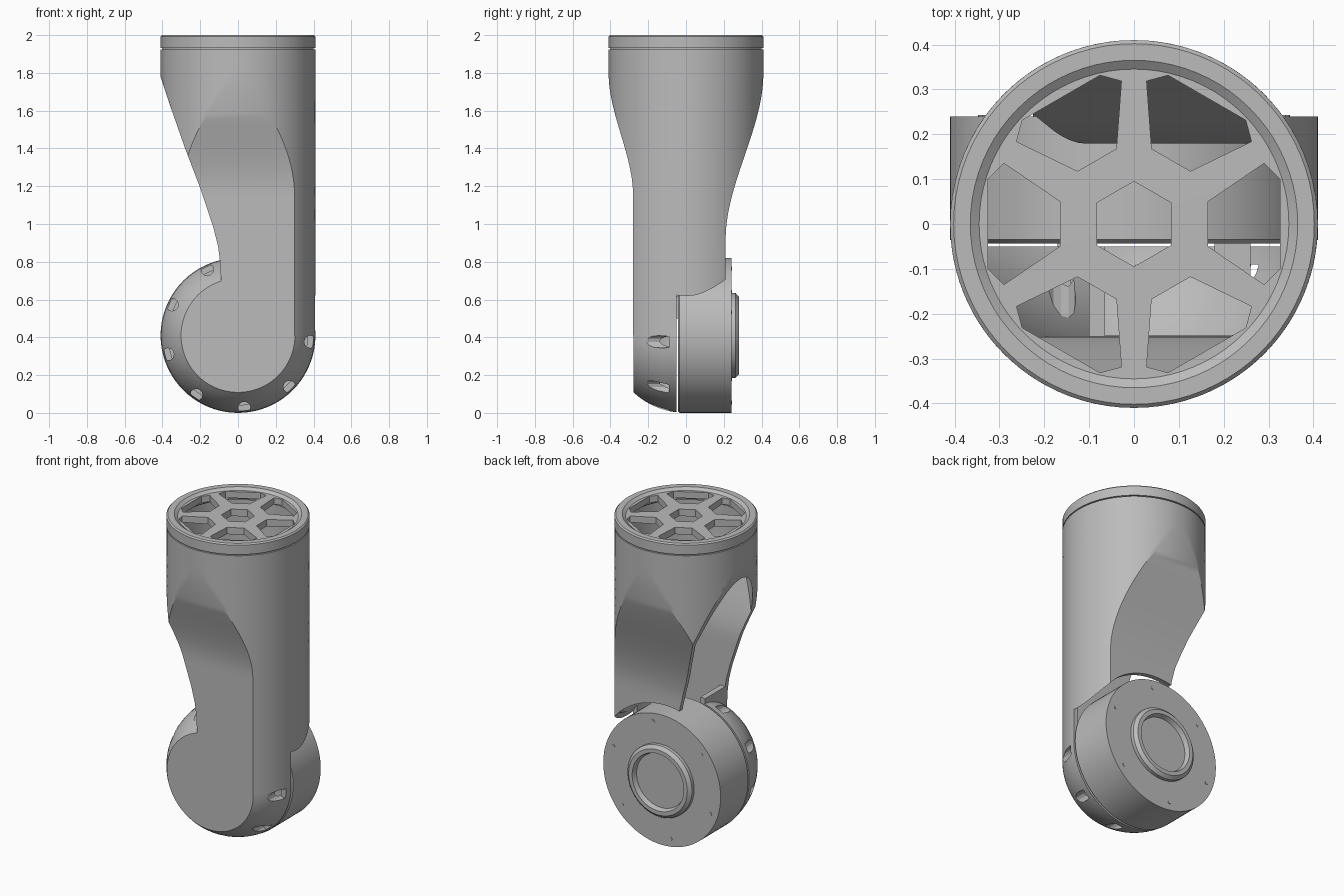
import bpy, bmesh
from math import sin, cos, asin, pi, radians
from mathutils import Matrix

cube = bpy.data.objects.get("Cube")
if cube:
    bpy.data.objects.remove(cube, do_unlink=True)

R = 0.41          # tube, housing and motor radius
WALL = 0.03

grey = bpy.data.materials.new("plain_grey")
grey.use_nodes = True
grey.diffuse_color = (0.5, 0.5, 0.5, 1)
grey.node_tree.nodes["Principled BSDF"].inputs["Base Color"].default_value = (0.5, 0.5, 0.5, 1)


def finish(name, bm):
    bmesh.ops.remove_doubles(bm, verts=bm.verts, dist=1e-5)
    bmesh.ops.recalc_face_normals(bm, faces=bm.faces)
    mesh = bpy.data.meshes.new(name)
    bm.to_mesh(mesh)
    bm.free()
    mesh.materials.append(grey)
    ob = bpy.data.objects.new(name, mesh)
    bpy.context.collection.objects.link(ob)
    return ob


def bridge(bm, rings):
    for a, b in zip(rings, rings[1:]):
        n = len(a)
        for i in range(n):
            j = (i + 1) % n
            bm.faces.new((a[i], a[j], b[j], b[i]))


def lathe(name, profile, axis="Y", closed=False, n=80):
    """Spin (radius, height) points about the joint axis (Y) or tube axis (Z)."""
    bm = bmesh.new()
    rings = []
    for r, h in profile:
        ring = []
        for i in range(n):
            u, v = r * cos(2 * pi * i / n), r * sin(2 * pi * i / n)
            ring.append(bm.verts.new((u, h, R + v) if axis == "Y" else (u, v, h)))
        rings.append(ring)
    bridge(bm, rings + rings[:1] if closed else rings)
    return finish(name, bm)


def prism(name, pts, lo, hi, axis):
    """Extrude a flat outline along Y or Z."""
    bm = bmesh.new()
    rings = [[bm.verts.new((u, h, v) if axis == "Y" else (u, v, h)) for u, v in pts]
             for h in (lo, hi)]
    bridge(bm, rings)
    for ring in rings:
        bm.faces.new(ring)
    return finish(name, bm)


def boolean(ob, other, op="DIFFERENCE"):
    mod = ob.modifiers.new("cut", "BOOLEAN")
    mod.operation, mod.solver, mod.object = op, "EXACT", other
    bpy.context.view_layer.objects.active = ob
    bpy.ops.object.modifier_apply(modifier=mod.name)
    bpy.data.objects.remove(other, do_unlink=True)


def smooth(ob, angle=28):
    bpy.ops.object.select_all(action="DESELECT")
    ob.select_set(True)
    bpy.context.view_layer.objects.active = ob
    bpy.ops.object.shade_smooth_by_angle(angle=radians(angle))


def ease(z, lo, hi):
    t = min(max((z - lo) / (hi - lo), 0), 1)
    return t * t * (3 - 2 * t)


def column(name, inset, z0, z1):
    """Round tube that flattens front and back on its way down."""
    bm = bmesh.new()
    r, rings, steps = R - inset, [], 40
    for k in range(steps + 1):
        z = z0 + (z1 - z0) * k / steps
        front = asin(min((0.28 + 0.13 * ease(z, 1.15, 1.8) - inset) / r, 0.998))
        back = asin(min((0.21 + 0.20 * ease(z, 0.92, 1.8) - inset) / r, 0.998))
        arc = [-front + (front + back) * i / 36 for i in range(37)]
        pts = [(r * cos(a), r * sin(a)) for a in arc]
        pts += [(-x, y) for x, y in reversed(pts)]
        rings.append([bm.verts.new((x, y, z)) for x, y in pts])
    bridge(bm, rings)
    bm.faces.new(rings[0])
    bm.faces.new(rings[-1])
    return finish(name, bm)


def dome(name, radius, front):
    """Rounded joint cover: a slice of a ball closed by a flat front."""
    steps = 12
    hs = [front + (-0.02 - front) * i / steps for i in range(steps + 1)]
    prof = [(0, front)] + [((radius ** 2 - h * h) ** 0.5, h) for h in hs] + [(0, hs[-1])]
    return lathe(name, prof)


# Arm housing: tube, side opening, joint cover, hollow interior
housing = column("arm_housing", 0, 0.41, 1.925)
side = [(-0.6, 1.78), (-0.41, 1.78), (-0.35, 1.6), (-0.28, 1.4), (-0.2, 1.19),
        (-0.13, 0.98), (-0.105, 0.88), (-0.095, 0.8), (-0.09, 0.7), (-0.09, 0.3), (-0.6, 0.3)]
boolean(housing, prism("side_cutter", side, -0.6, 0.6, "Y"))
boolean(housing, dome("joint_cover", R, -0.278), "UNION")
hollow = column("hollow", WALL, 0.4, 2.0)
keep = [(-0.6, 0.3), (-0.065, 0.3), (-0.065, 0.84), (-0.6, 0.84)]
boolean(hollow, prism("keep_wall", keep, -0.6, 0.6, "Y"))
boolean(housing, hollow)
boolean(housing, dome("cover_hollow", R - WALL - 0.001, -0.247))
boolean(housing, lathe("motor_clearance", [(0, -0.05), (0.46, -0.05), (0.46, 0.6), (0, 0.6)]))

# Screw pockets around the joint cover
for k in range(7):
    a = radians(115 + 40 * k)
    cx, cz = 0.385 * cos(a), R + 0.385 * sin(a)
    pts = [(cx + 0.033 * cos(i * pi / 6), cz + 0.033 * sin(i * pi / 6)) for i in range(12)]
    boolean(housing, prism("screw_pocket", pts, -0.5, -0.09, "Y"))
smooth(housing)

# Joint motor with raised output ring
motor = lathe("joint_motor", [(0, -0.043), (0.4, -0.043), (R, -0.035), (R, 0.24), (0.225, 0.24),
                              (0.225, 0.262), (0.205, 0.28), (0.18, 0.28), (0.17, 0.25), (0, 0.25)])
smooth(motor)

# Small screws on the motor back
for k in range(6):
    a = radians(20 + 60 * k)
    cx, cz = 0.36 * cos(a), R + 0.36 * sin(a)
    pts = [(cx + 0.01 * cos(i * pi / 4), cz + 0.01 * sin(i * pi / 4)) for i in range(8)]
    prism(f"motor_screw_{k + 1}", pts, 0.235, 0.243, "Y")

# Connector and bracket inside the housing
for name, x0, x1, y0, y1, z0, z1 in (("connector", 0.18, 0.26, -0.14, -0.04, 0.5, 0.62),
                                     ("bracket", -0.17, -0.14, -0.25, -0.04, 0.5, 0.64)):
    prism(name, [(x0, y0), (x1, y0), (x1, y1), (x0, y1)], z0, z1, "Z")

# Seam and rim at the top of the tube
seam = lathe("seam_ring", [(0.4, 1.915), (0.4, 1.94), (0.37, 1.94), (0.37, 1.915)], "Z", True)
rim = lathe("top_rim", [(R, 1.932), (R, 1.992), (0.402, 2.0), (0.365, 2.0),
                        (0.345, 1.985), (0.345, 1.932)], "Z", True)
smooth(seam)
smooth(rim)

# Honeycomb grille
grille = lathe("top_grille", [(0, 1.945), (0.36, 1.945), (0.36, 1.985), (0, 1.99)], "Z")
hexagon = [(0.095 * cos(pi / 2 + i * pi / 3), 0.095 * sin(pi / 2 + i * pi / 3)) for i in range(6)]
boolean(grille, prism("centre_hole", hexagon, 1.8, 2.2, "Z"))
half = [(0.165, 0.05), (0.29, 0.135), (0.325, 0.1)]
outline = half + [(u, -v) for u, v in reversed(half)]
for k in range(6):
    hole = prism("outer_hole", outline, 1.8, 2.2, "Z")
    hole.data.transform(Matrix.Rotation(k * pi / 3, 4, "Z"))
    boolean(grille, hole)
smooth(grille)
